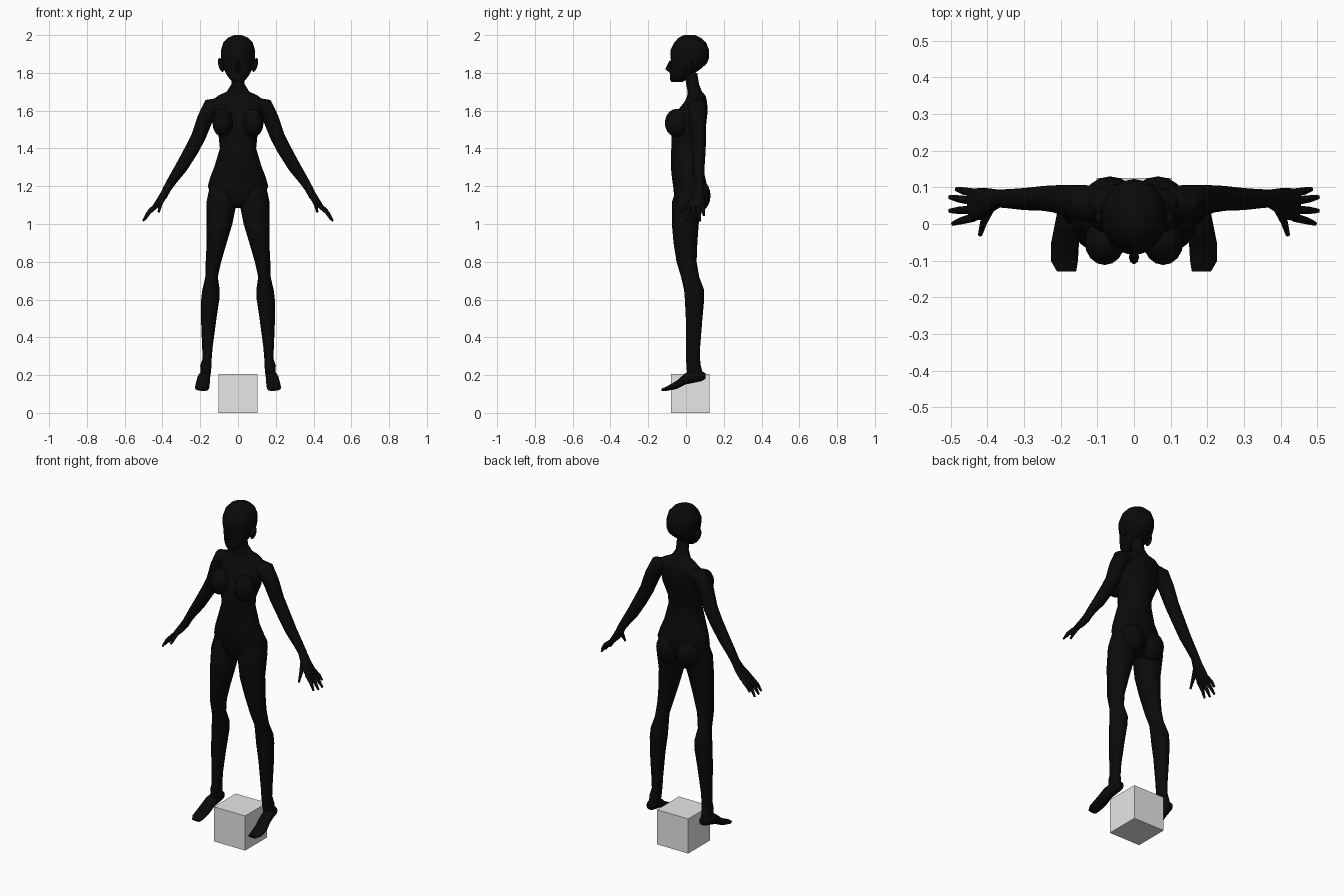
import bpy, bmesh, math
from mathutils import Vector, Matrix


def material(name, value):
    m = bpy.data.materials.new(name)
    m.diffuse_color = (value, value, value, 1)
    return m


BLACK = material("matte black", 0.003)
GREY = material("light grey", 0.8)


def finish(bm, name, mat=BLACK, mirror=False, smooth=True):
    bmesh.ops.recalc_face_normals(bm, faces=bm.faces)
    mesh = bpy.data.meshes.new(name)
    bm.to_mesh(mesh)
    bm.free()
    ob = bpy.data.objects.new(name, mesh)
    bpy.context.collection.objects.link(ob)
    mesh.materials.append(mat)
    if smooth:
        bpy.ops.object.select_all(action='DESELECT')
        ob.select_set(True)
        bpy.context.view_layer.objects.active = ob
        bpy.ops.object.shade_smooth_by_angle(angle=math.radians(50))
    if mirror:
        ob.modifiers.new("mirror", 'MIRROR').use_mirror_merge = False
    return ob


def loft(bm, rings, side, along=None, n=16):
    """Skin elliptical rings (x, y, z, radius on side, other radius)."""
    pts = [Vector(r[:3]) for r in rings]
    loops = []
    for i, r in enumerate(rings):
        t = along or (pts[min(i + 1, len(pts) - 1)] - pts[max(i - 1, 0)])
        t = Vector(t).normalized()
        u = Vector(side)
        u = (u - t * u.dot(t)).normalized()
        v = t.cross(u)
        loops.append([bm.verts.new(pts[i] + u * r[3] * math.cos(a) + v * r[4] * math.sin(a))
                      for a in (2 * math.pi * k / n for k in range(n))])
    for a, b in zip(loops, loops[1:]):
        for k in range(n):
            j = (k + 1) % n
            bm.faces.new((a[k], a[j], b[j], b[k]))
    bm.faces.new(loops[0])
    bm.faces.new(loops[-1])


def lofted(name, rings, side=(1, 0, 0), along=None, mirror=False, n=16):
    bm = bmesh.new()
    loft(bm, rings, side, along, n)
    return finish(bm, name, mirror=mirror)


def ellipsoid(name, centre, radii, tilt=0):
    bm = bmesh.new()
    mat = Matrix.Translation(centre) @ Matrix.Rotation(tilt, 4, 'Y') @ Matrix.Diagonal((*radii, 1))
    bmesh.ops.create_uvsphere(bm, u_segments=16, v_segments=10, radius=1, matrix=mat)
    return finish(bm, name, mirror=True)


UP = (0, 0, 1)

# Torso and neck
lofted("torso", [
    (0, .02, 1.085, .05, .05), (0, .02, 1.12, .13, .08), (0, .022, 1.2, .16, .09),
    (0, .013, 1.25, .146, .088), (0, .005, 1.3, .126, .085), (0, .005, 1.4, .096, .083),
    (0, .005, 1.46, .102, .082), (0, .02, 1.53, .125, .087), (0, .035, 1.6, .13, .08),
    (0, .053, 1.65, .14, .058), (0, .055, 1.68, .105, .048), (0, .047, 1.7, .06, .038),
    (0, .035, 1.74, .035, .034), (0, .025, 1.8, .035, .034)], along=UP)
ellipsoid("bust", (.08, -.048, 1.535), (.055, .064, .075))
ellipsoid("buttock", (.065, .06, 1.15), (.075, .07, .09))

# Head
lofted("head", [
    (0, -.048, 1.752, .025, .03), (0, -.042, 1.765, .042, .042), (0, -.025, 1.79, .06, .06),
    (0, -.002, 1.82, .075, .078), (0, .017, 1.85, .086, .094), (0, .02, 1.88, .09, .102),
    (0, .02, 1.92, .09, .103), (0, .022, 1.96, .078, .085), (0, .02, 1.985, .055, .06),
    (0, .018, 2.0, .02, .03)], along=UP)
lofted("nose", [(0, -.08, 1.8, .008, .006), (0, -.09, 1.82, .014, .02),
                (0, -.08, 1.865, .006, .008)], along=UP, n=8)
ellipsoid("ear", (.09, .015, 1.842), (.014, .02, .038), .25)

# Legs
lofted("leg", [
    (.075, .02, 1.22, .07, .06), (.086, .012, 1.12, .08, .085), (.098, -.004, 1.0, .068, .071),
    (.113, -.003, .9, .053, .063), (.13, .003, .8, .041, .053), (.14, .022, .72, .033, .048),
    (.143, .043, .65, .046, .053), (.147, .045, .6, .048, .051), (.155, .043, .5, .041, .044),
    (.162, .037, .35, .028, .038), (.163, .037, .29, .024, .037), (.17, .04, .25, .03, .038),
    (.172, .05, .19, .026, .043)], along=UP, mirror=True)
lofted("foot", [
    (.172, .102, .195, .014, .015), (.173, .085, .195, .025, .026), (.176, .05, .195, .03, .034),
    (.182, .0, .182, .034, .031), (.188, -.05, .148, .038, .022), (.19, -.1, .129, .037, .012),
    (.184, -.13, .122, .026, .006)], along=(0, -1, 0), mirror=True)

# Arms
lofted("arm", [
    (.09, .055, 1.635, .045, .035), (.14, .057, 1.622, .05, .047), (.175, .062, 1.555, .044, .042),
    (.21, .068, 1.46, .038, .038), (.247, .07, 1.39, .034, .037), (.3, .068, 1.3, .03, .033),
    (.345, .069, 1.235, .026, .026), (.38, .07, 1.18, .024, .021)],
    side=(0, 1, 0), mirror=True)

# Hands: palm, four fingers and a thumb
bm = bmesh.new()
Y = (0, 1, 0)
loft(bm, [(.37, .07, 1.195, .024, .021), (.395, .064, 1.15, .034, .021),
          (.42, .055, 1.115, .044, .018), (.447, .051, 1.083, .043, .012)], Y)
for base, tip in [((.437, .085, 1.095), (.485, .095, 1.045)),
                  ((.44, .063, 1.09), (.503, .073, 1.015)),
                  ((.44, .039, 1.09), (.503, .036, 1.015)),
                  ((.437, .018, 1.095), (.495, .001, 1.02)),
                  ((.39, .045, 1.145), (.42, -.03, 1.063))]:
    a, b = Vector(base), Vector(tip)
    mid = a.lerp(b, .55) + Vector((.004, 0, .004))
    loft(bm, [(*a, .012, .011), (*mid, .01, .01), (*b, .006, .005)],
         Y if abs(b.y - a.y) < .05 else (1, 0, 0), n=8)
finish(bm, "hand", mirror=True)

# Block between the feet
bm = bmesh.new()
bmesh.ops.create_cube(bm, size=.205, matrix=Matrix.Translation((0, .023, .1025)))
finish(bm, "block", GREY, smooth=False)
